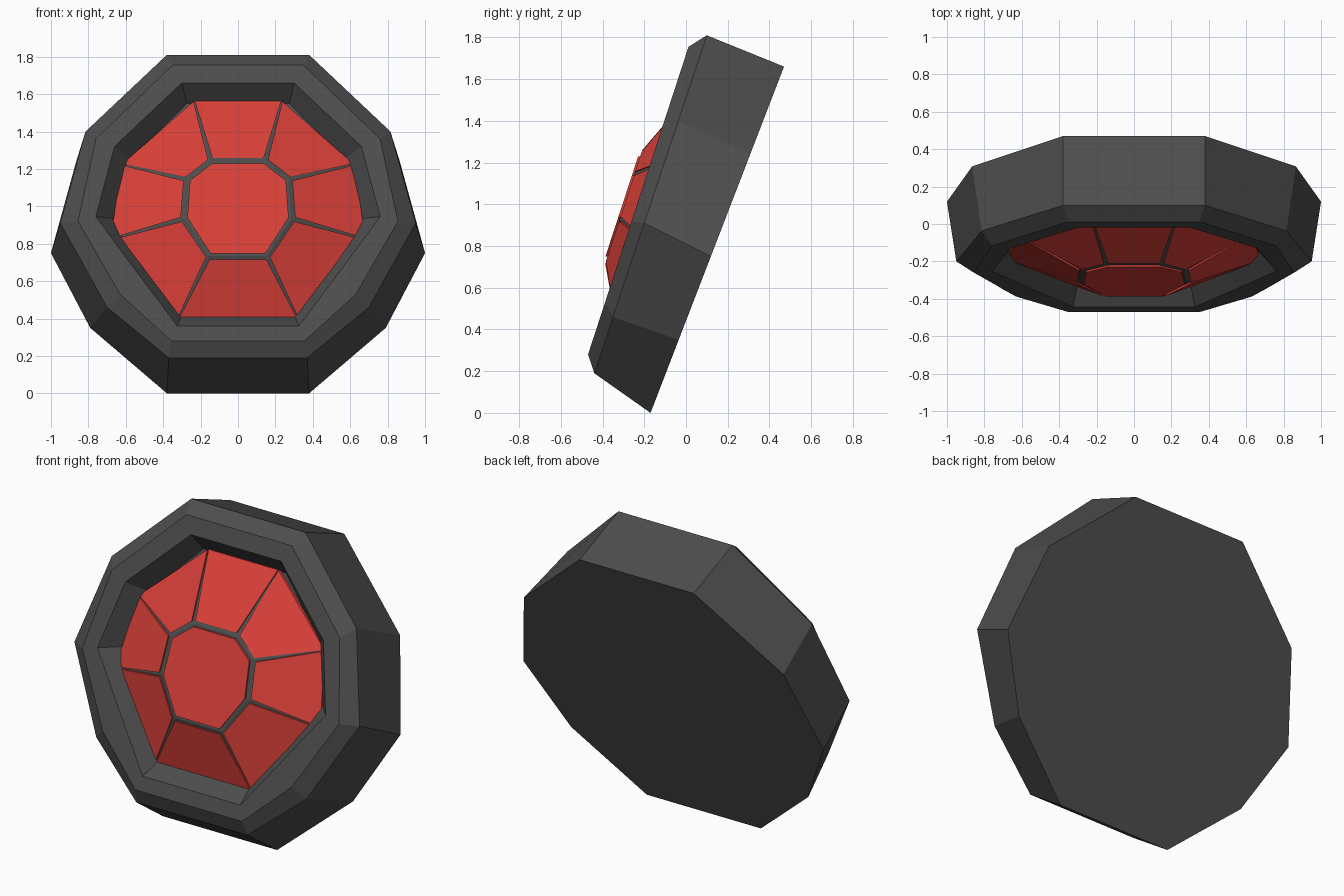
import bpy, bmesh
from mathutils import Vector

if "Cube" in bpy.data.objects:
    bpy.data.objects.remove(bpy.data.objects["Cube"])


def material(name, col):
    m = bpy.data.materials.new(name)
    m.diffuse_color = (*col, 1)
    m.use_nodes = True
    m.node_tree.nodes["Principled BSDF"].inputs["Base Color"].default_value = m.diffuse_color
    return m


GREY = material("dark grey", (0.075, 0.075, 0.075))
RED = material("red", (0.69, 0.05, 0.04))


def make(name, bm, mat):
    bmesh.ops.recalc_face_normals(bm, faces=bm.faces)
    me = bpy.data.meshes.new(name)
    bm.to_mesh(me)
    bm.free()
    me.materials.append(mat)
    ob = bpy.data.objects.new(name, me)
    bpy.context.collection.objects.link(ob)
    return ob


def ring(half, y0, slope, d=0.0):
    """Mirror a half outline (x, z), bottom to top, onto a tilted plane."""
    pts = half + [(-x, z) for x, z in reversed(half)]
    return [Vector((x, y0 + slope * z + d, z)) for x, z in pts]


def loft(bm, rings):
    loops = [[bm.verts.new(p) for p in r] for r in rings]
    n = len(loops[0])
    for a, b in zip(loops, loops[1:]):
        for i in range(n):
            j = (i + 1) % n
            bm.faces.new((a[i], a[j], b[j], b[i]))
    bm.faces.new(loops[0])
    bm.faces.new(loops[-1])


FY, FS = -0.561, 0.3265      # tilted front plane

# Housing: back, outer rim, front bevel, lip, recess wall
bm = bmesh.new()
loft(bm, [
    ring([(.38, 0), (.79, .35), (1.0, .75), (.865, 1.24), (.38, 1.66)], -.17, .3855),
    ring([(.37, .19), (.70, .46), (.95, .91), (.815, 1.40), (.38, 1.81)], -.503, .333),
    ring([(.355, .28), (.63, .53), (.855, .92), (.76, 1.36), (.35, 1.755)], FY, FS),
    ring([(.325, .36), (.55, .66), (.76, .945), (.66, 1.32), (.30, 1.66)], FY, FS),
    ring([(.30, .42), (.49, .68), (.66, .935), (.57, 1.25), (.275, 1.55)], FY, FS, .12),
])
make("housing", bm, GREY)

# Domed lens: dark base showing as grooves between the red panels
inner = ring([(.155, .735), (.285, .935), (.27, 1.145), (.145, 1.24)], FY, FS, -.06)
outer = ring([(.31, .42), (.66, .83), (.60, 1.22), (.23, 1.545)], FY, FS, .10)
outer = [i + (o - i) * 1.06 for i, o in zip(inner, outer)]
bm = bmesh.new()
loft(bm, [outer, inner])
make("lens_base", bm, GREY)


def panel(name, pts):
    """Thin red plate raised just above the base."""
    lift = Vector((0, -0.01, 0))
    bm = bmesh.new()
    loft(bm, [[p - lift * .5 for p in pts], [p + lift for p in pts]])
    make(name, bm, RED)


mid = sum(inner, Vector()) / len(inner)
panel("lens_centre", [mid + (p - mid) * .95 for p in inner])
for i in range(8):
    j = (i + 1) % 8
    a, b, c, d = inner[i], inner[j], outer[j], outer[i]
    a, b = a + (d - a) * .055, b + (c - b) * .055
    u, v = (b - a).normalized(), (c - d).normalized()
    panel("lens_panel_%d" % i, [a + u * .013, b - u * .013, c - v * .004, d + v * .004])
